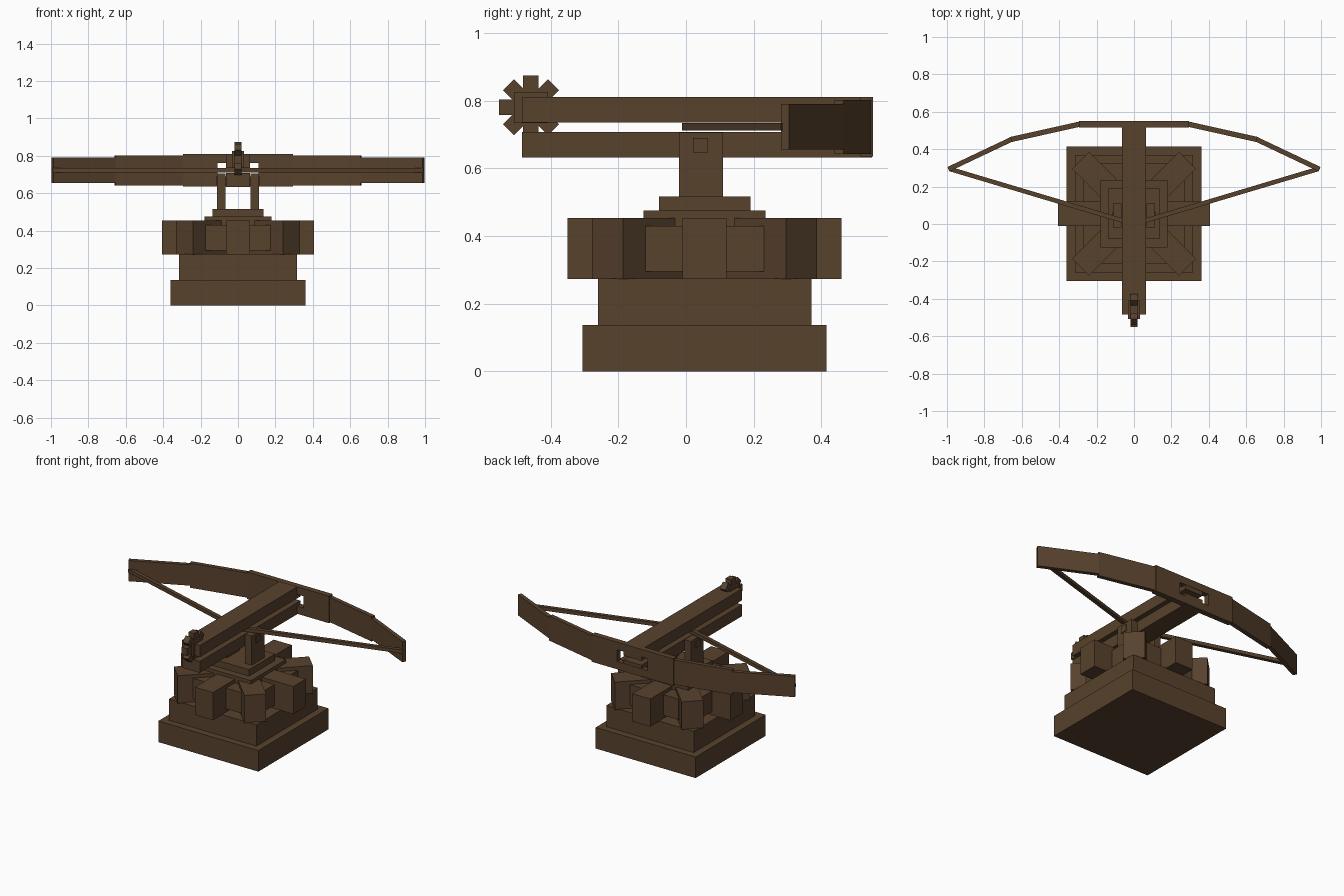
import bpy
import math
from mathutils import Matrix, Vector

cube = bpy.data.objects.get("Cube")
if cube:
    bpy.data.objects.remove(cube)

wood = bpy.data.materials.new("dark_wood")
wood.use_nodes = True
colour = (0.098, 0.054, 0.026, 1)
wood.diffuse_color = colour
wood.node_tree.nodes["Principled BSDF"].inputs["Base Color"].default_value = colour

CORNERS = [(x, y, z) for x in (-0.5, 0.5) for y in (-0.5, 0.5) for z in (-0.5, 0.5)]
FACES = [(0, 1, 3, 2), (4, 6, 7, 5), (0, 4, 5, 1), (2, 3, 7, 6), (0, 2, 6, 4), (1, 5, 7, 3)]


def box(name, centre, size, turn=None):
    """Box given by centre and size, optionally rotated about its centre."""
    turn = turn or Matrix.Identity(3)
    verts = [Vector(centre) + turn @ Vector([c * s for c, s in zip(v, size)]) for v in CORNERS]
    mesh = bpy.data.meshes.new(name)
    mesh.from_pydata(verts, [], FACES)
    mesh.materials.append(wood)
    obj = bpy.data.objects.new(name, mesh)
    bpy.context.collection.objects.link(obj)
    return obj


def span(name, x, y, z):
    """Box given by its limits on each axis."""
    return box(name, [(a + b) / 2 for a, b in (x, y, z)], [b - a for a, b in (x, y, z)])


def bar(name, start, end, thick, z):
    """Upright plank running between two points on the ground plan."""
    a, b = Vector(start), Vector(end)
    d, m = b - a, (a + b) / 2
    turn = Matrix.Rotation(math.atan2(d.y, d.x), 3, 'Z')
    return box(name, (m.x, m.y, sum(z) / 2), (d.length, thick, z[1] - z[0]), turn)


def spokes(name, centre, axis, inner, outer, width, depth):
    """Eight square teeth around a wheel centre."""
    for i in range(8):
        turn = Matrix.Rotation(i * math.pi / 4, 3, axis)
        mid = Vector(centre) + turn @ Vector(((inner + outer) / 2, 0, 0))
        size = (outer - inner, width, depth) if axis == 'Z' else (outer - inner, depth, width)
        box(f"{name}_{i + 1}", mid, size, turn)


# Stepped base
CY = 0.055
box("base_lower", (0, CY, 0.0685), (0.72, 0.72, 0.137))
box("base_upper", (0, CY, 0.206), (0.63, 0.63, 0.138))

# Turntable wheel
box("turntable_hub_long", (0, CY, 0.3625), (0.35, 0.54, 0.135))
box("turntable_hub_wide", (0, CY, 0.3625), (0.54, 0.35, 0.135))
spokes("turntable_tooth", (0, CY, 0.363), 'Z', 0.05, 0.405, 0.13, 0.18)
box("turntable_plate_lower", (0, CY, 0.4525), (0.36, 0.36, 0.045))
box("turntable_plate_upper", (0, CY, 0.496), (0.27, 0.27, 0.042))

# Twin posts and pivot
for side, s in (("left", 1), ("right", -1)):
    box(side + "_post", (s * 0.089, 0.045, 0.611), (0.046, 0.13, 0.19))
box("pivot_pin", (0, 0.043, 0.668), (0.235, 0.044, 0.044))

# Stock beams
for name, z in (("lower_beam", (0.632, 0.707)), ("upper_beam", (0.735, 0.81))):
    span(name, (-0.065, 0.065), (-0.485, 0.55), z)

# Bow centre frame with an opening
BY = (0.515, 0.552)
span("bow_frame_top", (-0.295, 0.295), BY, (0.762, 0.811))
span("bow_frame_bottom", (-0.295, 0.295), BY, (0.635, 0.685))

# Bow arms and string, mirrored
for side, s in (("left", 1), ("right", -1)):
    span(side + "_bow_frame", sorted((s * 0.11, s * 0.295)), BY, (0.685, 0.762))
    bar(side + "_bow_inner_arm", (s * 0.285, 0.535), (s * 0.657, 0.452), 0.028, (0.642, 0.802))
    bar(side + "_bow_outer_arm", (s * 0.65, 0.455), (s * 0.992, 0.293), 0.026, (0.655, 0.79))
    bar(side + "_bowstring", (s * 0.985, 0.294), (0, 0), 0.024, (0.711, 0.734))

# Winding wheel at the front
box("winch_hub", (0, -0.458, 0.78), (0.062, 0.1, 0.092))
WINCH = Matrix.Rotation(math.pi / 2, 3, 'Z')
for i in range(8):
    turn = Matrix.Rotation(i * math.pi / 4, 3, 'X') @ WINCH
    mid = Vector((0, -0.458, 0.78)) + turn @ Vector((0.057, 0, 0))
    box(f"winch_tooth_{i + 1}", mid, (0.074, 0.04, 0.046), turn)
